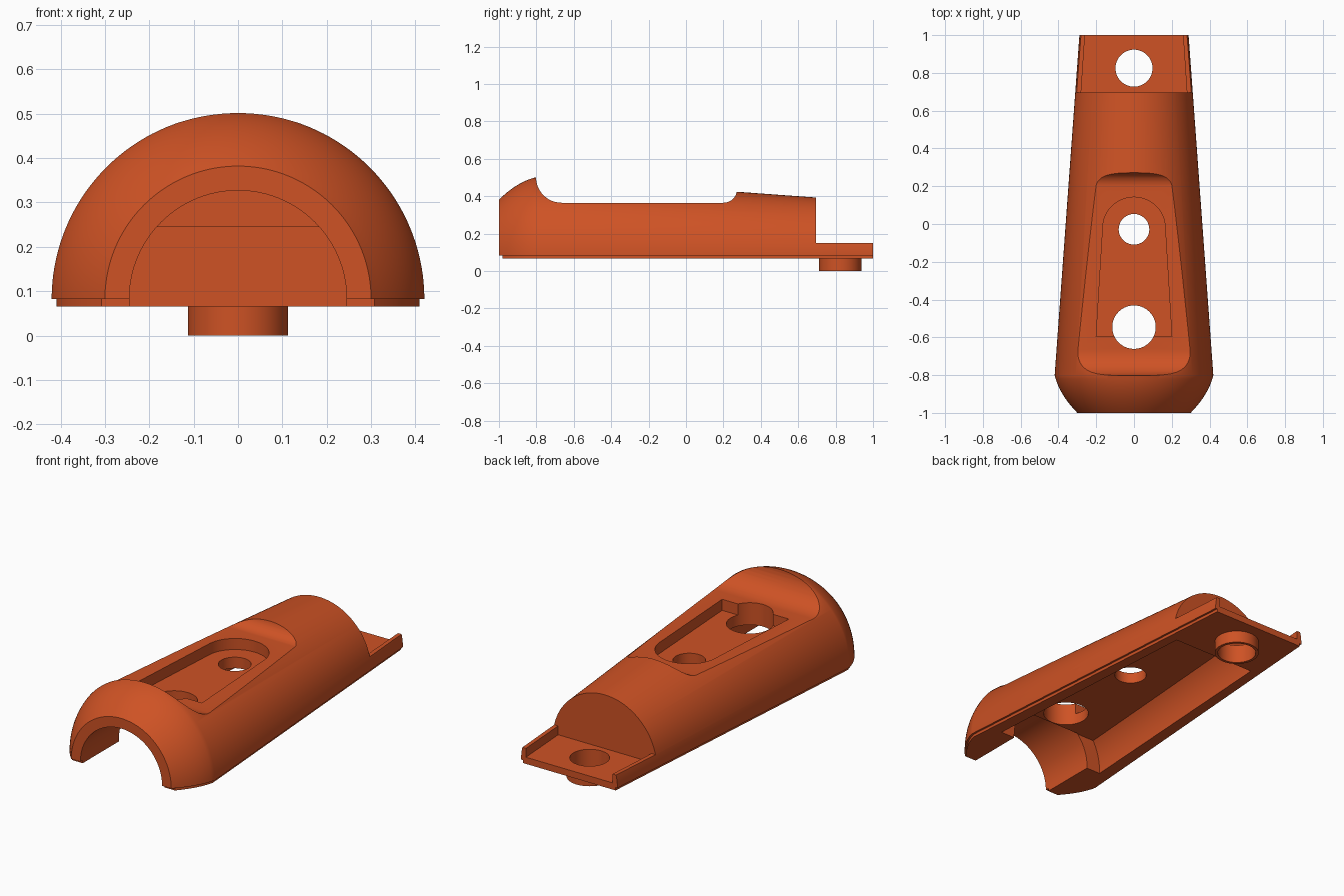
import bpy, bmesh, math

if "Cube" in bpy.data.objects:
    bpy.data.objects.remove(bpy.data.objects["Cube"], do_unlink=True)

AXIS_Z = 0.082   # height of the cone axis

mat = bpy.data.materials.new("burnt orange")
mat.use_nodes = True
COLOR = (0.62, 0.085, 0.018, 1)
mat.diffuse_color = COLOR
mat.node_tree.nodes["Principled BSDF"].inputs["Base Color"].default_value = COLOR


def loft(name, rings):
    """Closed solid through rings of equal point count."""
    bm = bmesh.new()
    loops = [[bm.verts.new(p) for p in ring] for ring in rings]
    n = len(loops[0])
    for a, b in zip(loops, loops[1:]):
        for i in range(n):
            j = (i + 1) % n
            bm.faces.new((a[i], a[j], b[j], b[i]))
    bm.faces.new(loops[0])
    bm.faces.new(loops[-1])
    bmesh.ops.recalc_face_normals(bm, faces=bm.faces)
    me = bpy.data.meshes.new(name)
    bm.to_mesh(me)
    bm.free()
    me.materials.append(mat)
    ob = bpy.data.objects.new(name, me)
    bpy.context.collection.objects.link(ob)
    return ob


def prism(name, outline, z0, z1):
    return loft(name, [[(x, y, z) for x, y in outline] for z in (z0, z1)])


def circle(r, cx, cy, n=64):
    return [(cx + r * math.cos(2 * math.pi * i / n),
             cy + r * math.sin(2 * math.pi * i / n)) for i in range(n)]


def combine(target, tool, operation):
    mod = target.modifiers.new("combine", 'BOOLEAN')
    mod.operation, mod.object, mod.solver = operation, tool, 'EXACT'
    bpy.context.view_layer.objects.active = target
    bpy.ops.object.modifier_apply(modifier=mod.name)
    bpy.data.objects.remove(tool, do_unlink=True)


# Side profile as (y, radius): rounded nose, then a straight taper
nose = [(-0.8 - 0.2 * t, 0.42 - 0.045 * t - 0.075 * t * t)
        for t in [i / 10 for i in range(10, -1, -1)]]
profile = nose + [(1.0, 0.289)]

# Half-cone shell
ARC = [math.pi * i / 72 for i in range(73)]
shell = loft("grip_shell", [[(r * math.cos(a), y, AXIS_Z + r * math.sin(a)) for a in ARC]
                            for y, r in profile])

# Inset lip under the rim
side = [(r - 0.011, max(y, -0.98)) for y, r in profile if y > -0.99]
lip = prism("rim_lip", side + [(-x, y) for x, y in reversed(side)], 0.066, 0.09)
combine(shell, lip, 'UNION')

# Locating boss below the tail
combine(shell, prism("boss", circle(0.113, 0, 0.825), 0, 0.095), 'UNION')

# Thumb scoop: a side outline pushed across the whole width
front = [(-0.665 - 0.137 * math.cos(a), 0.502 - 0.137 * math.sin(a))
         for a in [math.pi / 2 * i / 12 for i in range(13)]]
back = [(0.2 + 0.073 * math.sin(a), 0.438 - 0.073 * math.cos(a))
        for a in [math.pi / 2 * i / 12 for i in range(13)]]
outline = [(-0.802, 0.7)] + front + back + [(0.273, 0.7)]
combine(shell, loft("scoop_cutter", [[(x, y, z) for y, z in outline] for x in (-0.6, 0.6)]),
        'DIFFERENCE')

# Tail step and the tray between its rails
combine(shell, prism("tail_cutter", [(-0.6, 0.695), (0.6, 0.695), (0.6, 1.1), (-0.6, 1.1)],
                     0.15, 0.7), 'DIFFERENCE')
combine(shell, prism("tray_cutter", [(-0.28, 0.695), (0.28, 0.695), (0.253, 1.1), (-0.253, 1.1)],
                     0.102, 0.3), 'DIFFERENCE')

# Round-ended pocket in the scoop floor
cap = [(0.165 * math.cos(a), -0.02 + 0.162 * math.sin(a))
       for a in [math.pi * i / 32 for i in range(33)]]
combine(shell, prism("pocket_cutter", [(-0.2, -0.595), (0.2, -0.595)] + cap, 0.305, 0.6),
        'DIFFERENCE')

# Hollow underside with a flat ceiling
def cavity_ring(y, r):
    top = math.asin(0.163 / r)
    right = [(r * math.cos(top * i / 16), r * math.sin(top * i / 16)) for i in range(17)]
    half = [(r, -0.2)] + right
    return [(x, y, AXIS_Z + z) for x, z in half + [(-x, z) for x, z in reversed(half)]]

combine(shell, loft("cavity_cutter", [cavity_ring(-0.67, 0.33), cavity_ring(0.64, 0.25)]),
        'DIFFERENCE')

# Arched bore through the nose
def bore_ring(y):
    arch = [(0.245 * math.cos(a), AXIS_Z + 0.245 * math.sin(a)) for a in ARC]
    return [(x, y, z) for x, z in arch + [(-0.245, -0.2), (0.245, -0.2)]]

combine(shell, loft("bore_cutter", [bore_ring(-1.1), bore_ring(-0.665)]), 'DIFFERENCE')

# Through holes
for r, y in ((0.098, 0.83), (0.081, -0.028), (0.115, -0.546)):
    combine(shell, prism("hole_cutter", circle(r, 0, y if y < 0 else 0.825), -0.1, 0.7),
            'DIFFERENCE')

bpy.ops.object.select_all(action='DESELECT')
shell.select_set(True)
bpy.context.view_layer.objects.active = shell
bpy.ops.object.shade_smooth_by_angle(angle=math.radians(25))
